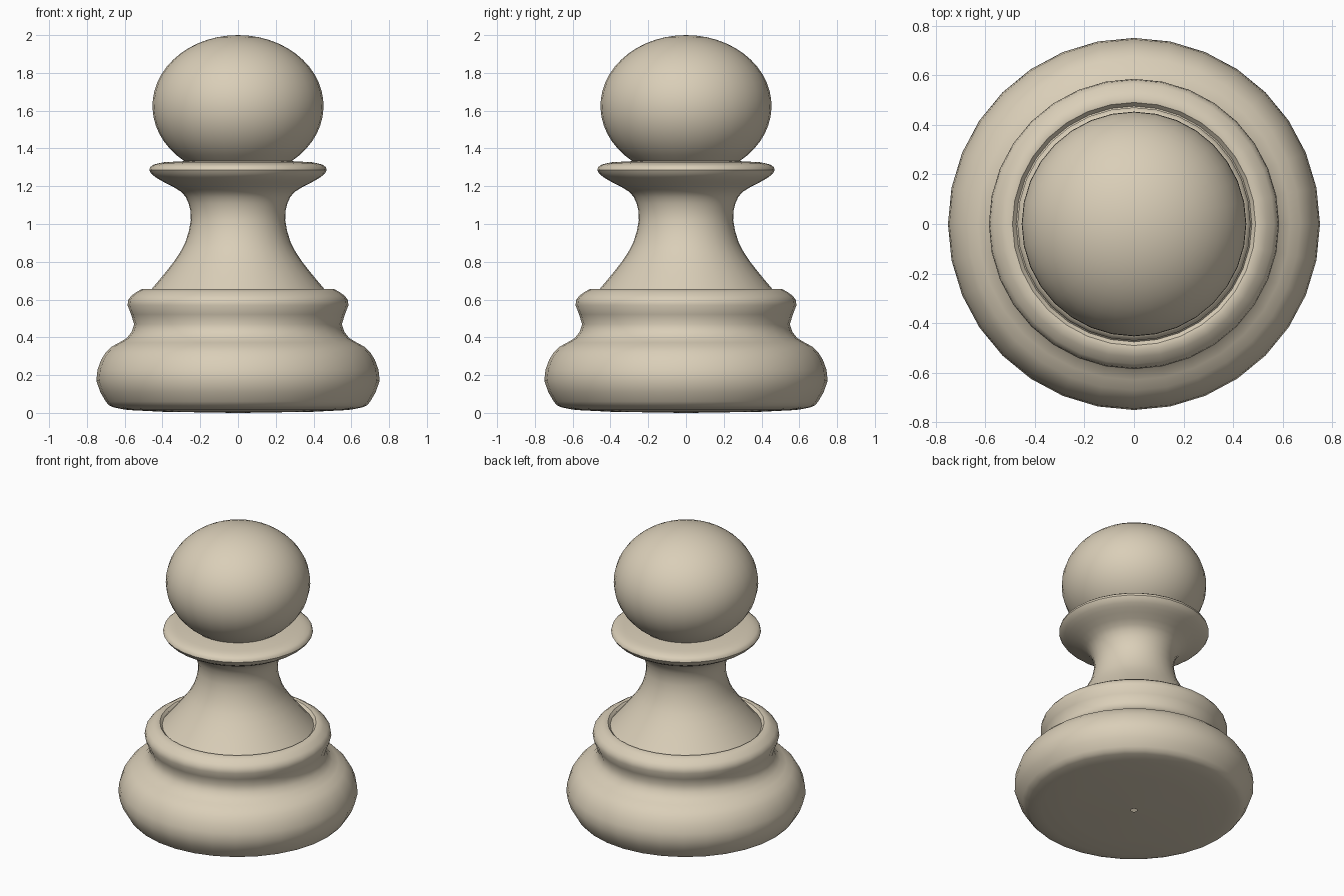
import bpy
import bmesh
import math
from mathutils import Vector

default_cube = bpy.data.objects.get("Cube")
if default_cube:
    bpy.data.objects.remove(default_cube, do_unlink=True)

SIDES = 32

# One warm ivory colour for the whole piece
ivory = bpy.data.materials.new("warm_ivory")
ivory.use_nodes = True
colour = (0.70, 0.62, 0.48, 1)
ivory.diffuse_color = colour
ivory.node_tree.nodes["Principled BSDF"].inputs["Base Color"].default_value = colour


def rounded(points, steps=2):
    """Smooth a (radius, height) profile so it passes through every point."""
    pts = [Vector(p) for p in points]
    padded = [pts[0]] + pts + [pts[-1]]
    result = []
    for a, b, c, d in zip(padded, padded[1:], padded[2:], padded[3:]):
        for i in range(steps):
            t = i / steps
            result.append(b + (c - a) * t / 2
                          + (a * 2 - b * 5 + c * 4 - d) * t ** 2 / 2
                          + (b * 3 - a - c * 3 + d) * t ** 3 / 2)
    return result + [pts[-1]]


def lathe(name, profile):
    """Turn a profile around the vertical axis into a smooth-shaded part."""
    bm = bmesh.new()
    verts = [bm.verts.new((radius, 0, height)) for radius, height in profile]
    edges = [bm.edges.new(pair) for pair in zip(verts, verts[1:])]
    bmesh.ops.spin(bm, geom=verts + edges, cent=(0, 0, 0), axis=(0, 0, 1),
                   angle=math.tau, steps=SIDES)
    bmesh.ops.remove_doubles(bm, verts=bm.verts[:], dist=0.0005)
    bmesh.ops.recalc_face_normals(bm, faces=bm.faces[:])
    # Make sure the faces look away from the axis
    widest = max(bm.faces, key=lambda f: f.calc_center_median().xy.length)
    if widest.normal.dot(widest.calc_center_median()) < 0:
        bmesh.ops.reverse_faces(bm, faces=bm.faces[:])
    mesh = bpy.data.meshes.new(name)
    bm.to_mesh(mesh)
    bm.free()
    mesh.materials.append(ivory)
    part = bpy.data.objects.new(name, mesh)
    bpy.context.collection.objects.link(part)
    bpy.ops.object.select_all(action="DESELECT")
    part.select_set(True)
    bpy.context.view_layer.objects.active = part
    bpy.ops.object.shade_smooth_by_angle(angle=math.radians(40))
    return part


# Underside with a small central hole
underside = [(0.02, 0), (0.4, 0.006), (0.58, 0.015)]

# Wide foot, waist and ring with a raised lip
foot = rounded([(0.58, 0.015), (0.66, 0.03), (0.70, 0.06), (0.75, 0.17),
                (0.725, 0.28), (0.67, 0.35), (0.59, 0.395), (0.55, 0.47),
                (0.585, 0.57), (0.565, 0.62), (0.51, 0.655)])
lathe("base", underside + foot[1:] + [(0.49, 0.652), (0.475, 0.635)])

# Flared stem rising into the collar
stem = rounded([(0.475, 0.635), (0.42, 0.70), (0.34, 0.80), (0.28, 0.90),
                (0.25, 1.02), (0.262, 1.11), (0.30, 1.17), (0.38, 1.215),
                (0.44, 1.25), (0.47, 1.285), (0.45, 1.313), (0.39, 1.327)])
lathe("stem_and_collar", stem + [(0.28, 1.333)])

# Slightly flattened ball, open where it meets the collar
RINGS = 20
WIDTH, HALF_HEIGHT, CENTRE = 0.453, 0.375, 1.625
start = math.radians(-51)
angles = [start + (math.pi / 2 - start) * i / RINGS for i in range(RINGS + 1)]
lathe("head", [(WIDTH * math.cos(a), CENTRE + HALF_HEIGHT * math.sin(a))
               for a in angles])
